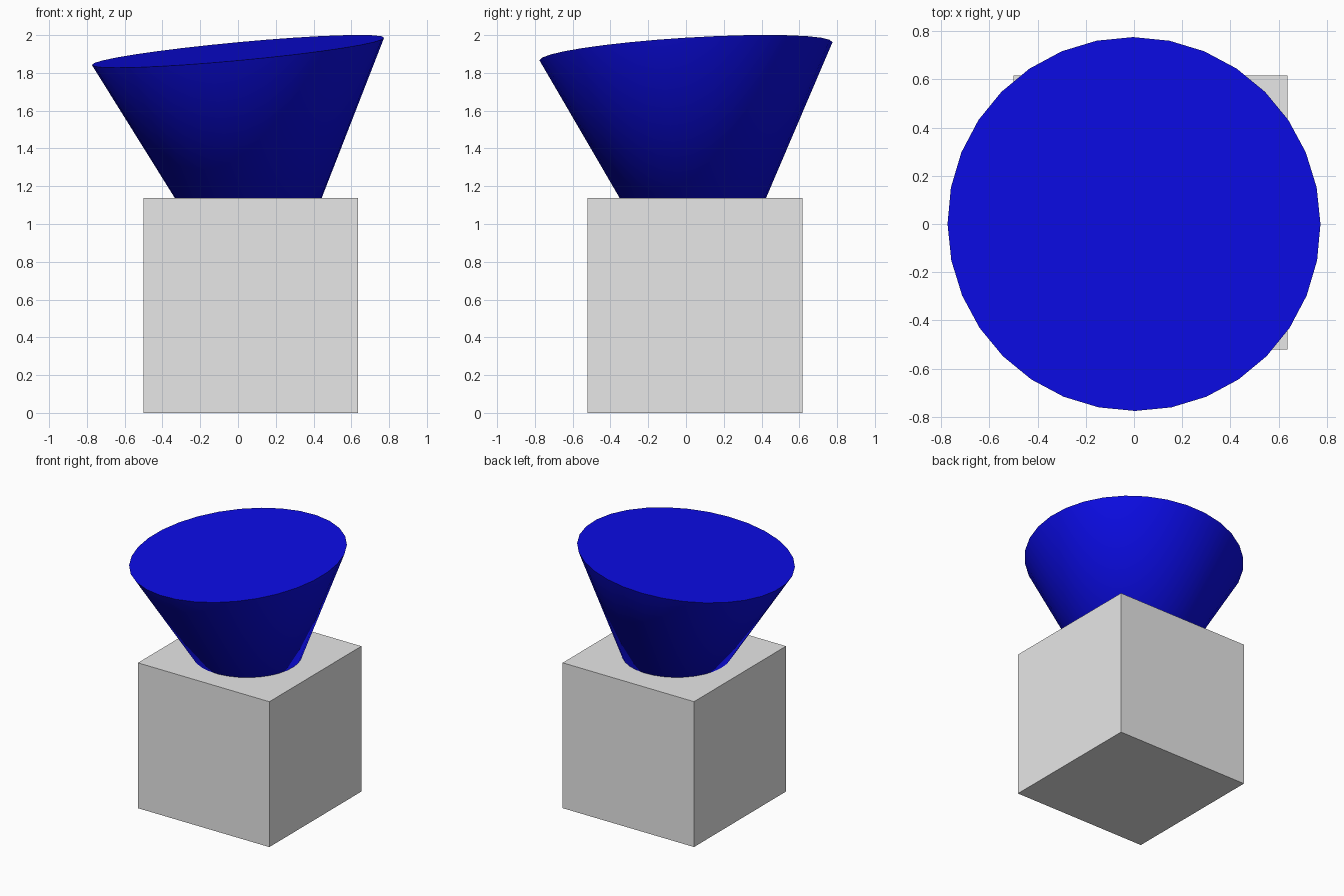
import bpy, math

cube = bpy.data.objects.get("Cube")
if cube:
    bpy.data.objects.remove(cube, do_unlink=True)


def make_material(name, rgb):
    mat = bpy.data.materials.new(name)
    mat.use_nodes = True
    color = (*rgb, 1.0)
    mat.diffuse_color = color
    mat.node_tree.nodes["Principled BSDF"].inputs["Base Color"].default_value = color
    return mat


def finish(name, mat):
    obj = bpy.context.object
    obj.name = name
    obj.data.materials.append(mat)
    return obj


grey = make_material("light grey", (0.8, 0.8, 0.8))
blue = make_material("deep blue", (0.004, 0.004, 0.9))

# Square base block
side = 1.137
bpy.ops.mesh.primitive_cube_add(size=side, location=(0.068, 0.047, side / 2))
finish("base_block", grey)

# Tilted cone, point down, with its tip sunk inside the block
radius = 0.777
bpy.ops.mesh.primitive_cone_add(
    vertices=32, radius1=0, radius2=radius, depth=radius * 2,
    location=(0.072, 0.048, 1.142), rotation=(0.062, -0.093, 0))
finish("tilted_cone", blue)
bpy.ops.object.shade_smooth_by_angle(angle=math.radians(30))
